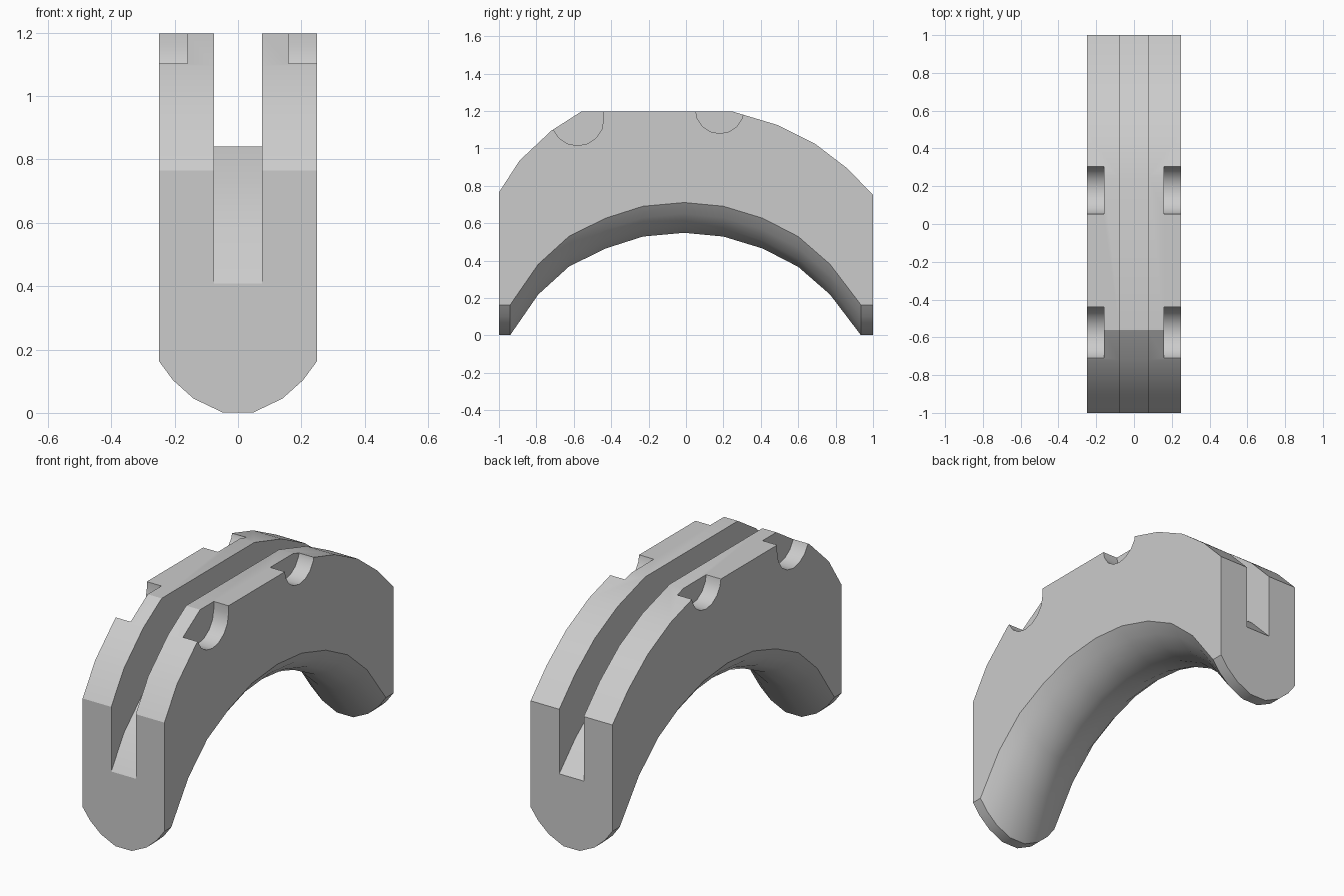
import bpy, bmesh, math

if "Cube" in bpy.data.objects:
    bpy.data.objects.remove(bpy.data.objects["Cube"])

OUTER = [(-1, .765), (-.89, .935), (-.72, 1.095), (-.56, 1.197), (.25, 1.197),
         (.49, 1.125), (.69, 1.025), (.86, .895), (1, .752)]
ARCH = [(-1, 0), (-.94, 0), (-.79, .217), (-.625, .367), (-.43, .463), (-.23, .527), (-.01, .547),
        (.2, .527), (.41, .463), (.6, .365), (.77, .217), (.935, 0), (1, 0)]
HALF = [(.05, .002), (.14, .045), (.205, .103), (.25, .164)]   # rounded underside, x and rise
SECTION = [(-x, z) for x, z in reversed(HALF)] + HALF


def finish(bm, name):
    bmesh.ops.recalc_face_normals(bm, faces=bm.faces)
    mesh = bpy.data.meshes.new(name)
    bm.to_mesh(mesh)
    bm.free()
    ob = bpy.data.objects.new(name, mesh)
    bpy.context.collection.objects.link(ob)
    return ob


def prism(name, profile, x0, x1):
    """Extrude a (y, z) profile along x."""
    bm = bmesh.new()
    a, b = [[bm.verts.new((x, y, z)) for y, z in profile] for x in (x0, x1)]
    bm.faces.new(a)
    bm.faces.new(b)
    n = len(a)
    for i in range(n):
        bm.faces.new((a[i], a[(i + 1) % n], b[(i + 1) % n], b[i]))
    return finish(bm, name)


# Arched body: rounded underside swept along the arch, faceted outer rim
bm = bmesh.new()
under = [[bm.verts.new((x, y, z + rise)) for x, rise in SECTION] for y, z in ARCH]
for r0, r1 in zip(under, under[1:]):
    for i in range(len(SECTION) - 1):
        bm.faces.new((r0[i], r0[i + 1], r1[i + 1], r1[i]))
left, right = [[bm.verts.new((x, y, z)) for y, z in OUTER] for x in (-.25, .25)]
for i in range(len(OUTER) - 1):
    bm.faces.new((left[i], right[i], right[i + 1], left[i + 1]))
for rim, col in ((left, 0), (right, -1)):
    bm.faces.new(rim + [row[col] for row in reversed(under)])
for k in (0, -1):
    bm.faces.new(under[k] + [right[k], left[k]])
body = finish(bm, "arched_body")

# Central groove following the outer rim
floor = [(y, z - .357) for y, z in OUTER]
y0, z0 = floor[0]
y1, z1 = floor[-1]
floor = [(-1.1, z0 - .1 * 1.545)] + floor + [(1.1, z1 - .1)]
cutters = [prism("groove_cutter", floor + [(1.1, 1.5), (-1.1, 1.5)], -.075, .075)]

# Round notches in both upper edges
for y, z, r in ((-.58, 1.155, .14), (.18, 1.21, .13)):
    u = [(y + r * math.cos(math.pi * (1 + i / 8)), z + r * math.sin(math.pi * (1 + i / 8)))
         for i in range(9)] + [(y + r, 1.4), (y - r, 1.4)]
    for s in (-1, 1):
        cutters.append(prism("notch_cutter", u, s * .16, s * .35))

for c in cutters:
    c.hide_render = True
    m = body.modifiers.new("cut", 'BOOLEAN')
    m.operation = 'DIFFERENCE'
    m.solver = 'EXACT'
    m.object = c

# Apply the cuts, remove the helpers and shade
bpy.context.view_layer.objects.active = body
body.select_set(True)
for m in list(body.modifiers):
    bpy.ops.object.modifier_apply(modifier=m.name)
for c in cutters:
    bpy.data.objects.remove(c)
bpy.ops.object.shade_smooth_by_angle(angle=math.radians(30))
